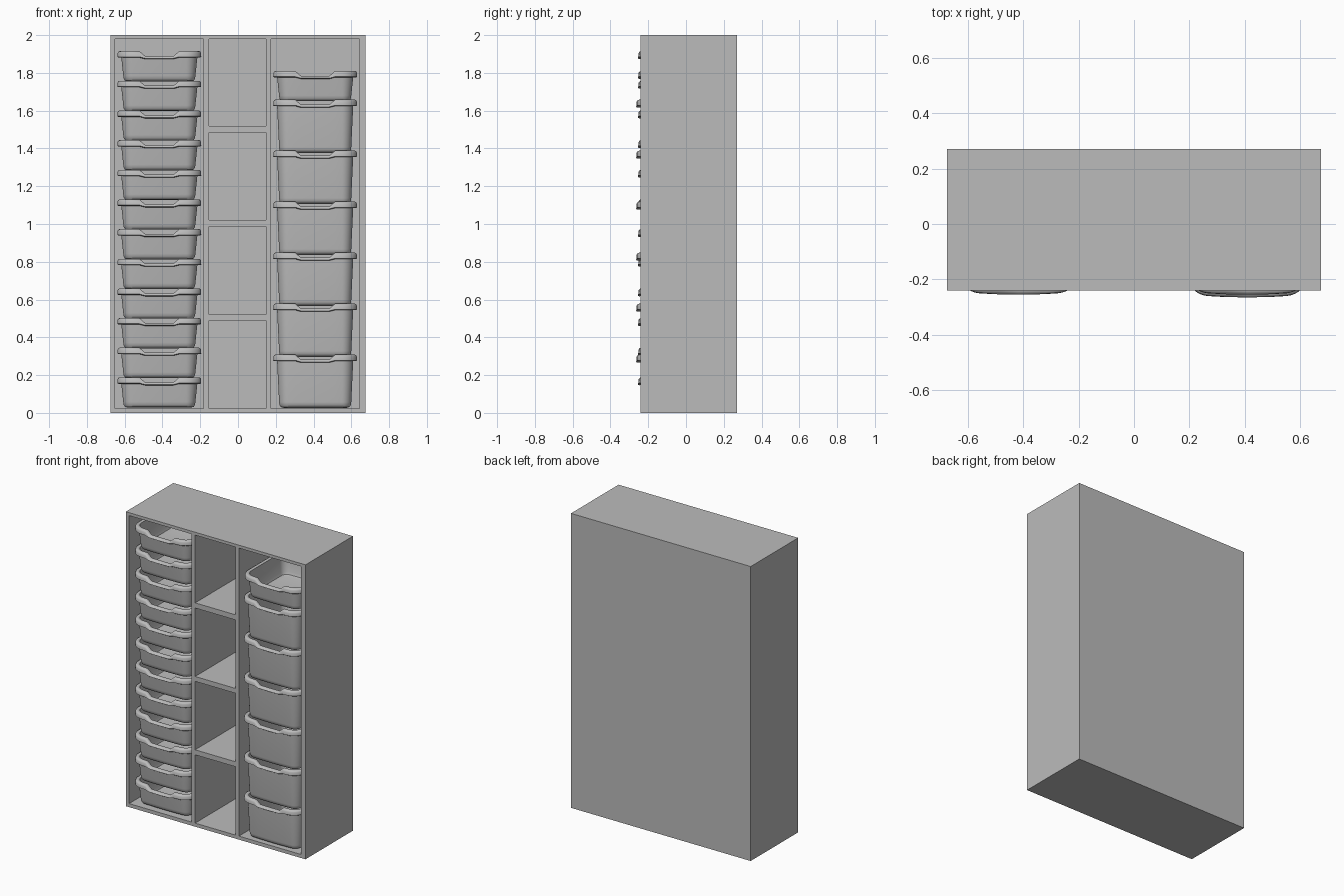
import bpy, bmesh, math
from mathutils import Matrix

if "Cube" in bpy.data.objects:
    bpy.data.objects.remove(bpy.data.objects["Cube"])

grey = bpy.data.materials.new("plain grey")
grey.diffuse_color = (0.5, 0.5, 0.5, 1)
grey.use_nodes = True
grey.node_tree.nodes["Principled BSDF"].inputs["Base Color"].default_value = grey.diffuse_color


def add_object(name, mesh):
    ob = bpy.data.objects.new(name, mesh)
    bpy.context.collection.objects.link(ob)
    return ob


def boxes_mesh(name, boxes):
    """One mesh made of boxes given as (x0, x1, y0, y1, z0, z1)."""
    bm = bmesh.new()
    for x0, x1, y0, y1, z0, z1 in boxes:
        m = Matrix.Translation(((x0 + x1) / 2, (y0 + y1) / 2, (z0 + z1) / 2))
        m = m @ Matrix.Diagonal((x1 - x0, y1 - y0, z1 - z0, 1))
        bmesh.ops.create_cube(bm, size=1, matrix=m)
    mesh = bpy.data.meshes.new(name)
    bm.to_mesh(mesh)
    bm.free()
    mesh.materials.append(grey)
    return mesh


# Cabinet: a solid block with two tall bays and four cubby holes cut from the front
FRONT, BACK, INNER_BACK = -0.24, 0.27, 0.25
cabinet = add_object("cabinet", boxes_mesh("cabinet", [(-0.675, 0.675, FRONT, BACK, 0, 2)]))
bays = [(-0.65, -0.183, 0.024, 1.98), (0.175, 0.642, 0.024, 1.98)]
cubbies = [(-0.154, 0.149, z0, z1) for z0, z1 in
           ((0.024, 0.488), (0.522, 0.987), (1.02, 1.485), (1.52, 1.98))]
cutter = add_object("bay_cutter", boxes_mesh("bay_cutter", [
    (x0, x1, FRONT - 0.1, INNER_BACK, z0, z1) for x0, x1, z0, z1 in bays + cubbies]))
cutter.hide_render = True
mod = cabinet.modifiers.new("bays", 'BOOLEAN')
mod.operation = 'DIFFERENCE'
mod.solver = 'EXACT'
mod.object = cutter
bpy.context.view_layer.objects.active = cabinet
bpy.ops.object.modifier_apply(modifier=mod.name)
bpy.data.objects.remove(cutter)

# Storage bins: rounded rectangles lofted from the base, over the lip and down inside
HALF_W, RADIUS = 0.222, 0.08


def ring_points(inset, half_d):
    """Rounded rectangle, bowed at front and back, with extra points at the grip."""
    r = RADIUS - inset
    cx, cy = HALF_W - RADIUS, half_d - RADIUS - 0.25 * inset
    grip = [0.105, 0.075, 0, -0.075, -0.105]
    pts = []
    for q, (sx, sy) in enumerate(((1, 1), (-1, 1), (-1, -1), (1, -1))):
        for k in range(9):
            a = math.radians(90 * q + 90 * k / 8)
            pts.append((sx * cx + r * math.cos(a), sy * cy + r * math.sin(a)))
        if q == 0:
            pts += [(x, cy + r) for x in grip]
        if q == 2:
            pts += [(-x, -cy - r) for x in grip]
    return [(x, y * (1 - 0.04 * (x / 0.2) ** 2)) for x, y in pts]


def bin_mesh(name, height, half_d):
    h = height
    # inset from the lip edge, height, share of the grip dip
    profile = [(0.055, 0, 0), (0.04, 0.004, 0), (0.033, 0.015, 0), (0.031, 0.03, 0),
               (0.0205, h - 0.032, 0.3), (0.005, h - 0.034, 0.3), (0, h - 0.03, 0.3),
               (0.001, h - 0.01, 1), (0.005, h - 0.003, 1), (0.011, h, 1), (0.02, h, 1),
               (0.026, h - 0.004, 1), (0.028, h - 0.03, 0.5), (0.037, 0.03, 0),
               (0.043, 0.013, 0), (0.06, 0.008, 0)]
    bm = bmesh.new()
    rings = []
    for inset, z, share in profile:
        ring = []
        for x, y in ring_points(inset, half_d):
            dip = 0.026 * min(1, max(0, (0.105 - abs(x)) / 0.03))
            ring.append(bm.verts.new((x, y, z - share * dip)))
        rings.append(ring)
    n = len(rings[0])
    for a, b in zip(rings, rings[1:]):
        for i in range(n):
            j = (i + 1) % n
            bm.faces.new((a[i], a[j], b[j], b[i]))
    bm.faces.new(rings[0][::-1])
    bm.faces.new(rings[-1])
    bmesh.ops.recalc_face_normals(bm, faces=bm.faces)
    mesh = bpy.data.meshes.new(name)
    bm.to_mesh(mesh)
    bm.free()
    mesh.materials.append(grey)
    mesh.shade_smooth()
    mesh.set_sharp_from_angle(angle=math.radians(40))
    return mesh


shallow = bin_mesh("shallow_bin", 0.16, 0.245)
deep = bin_mesh("deep_bin", 0.281, 0.25)

# Left bay: twelve shallow bins
for i in range(12):
    add_object(f"left_shallow_bin_{i + 1}", shallow).location = (-0.4165, -0.01, 0.028 + 0.157 * i)

# Right bay: six deep bins with one shallow bin on top
for i in range(6):
    add_object(f"right_deep_bin_{i + 1}", deep).location = (0.4085, -0.015, 0.027 + 0.27 * i)
add_object("right_shallow_bin", shallow).location = (0.4085, -0.01, 1.65)
